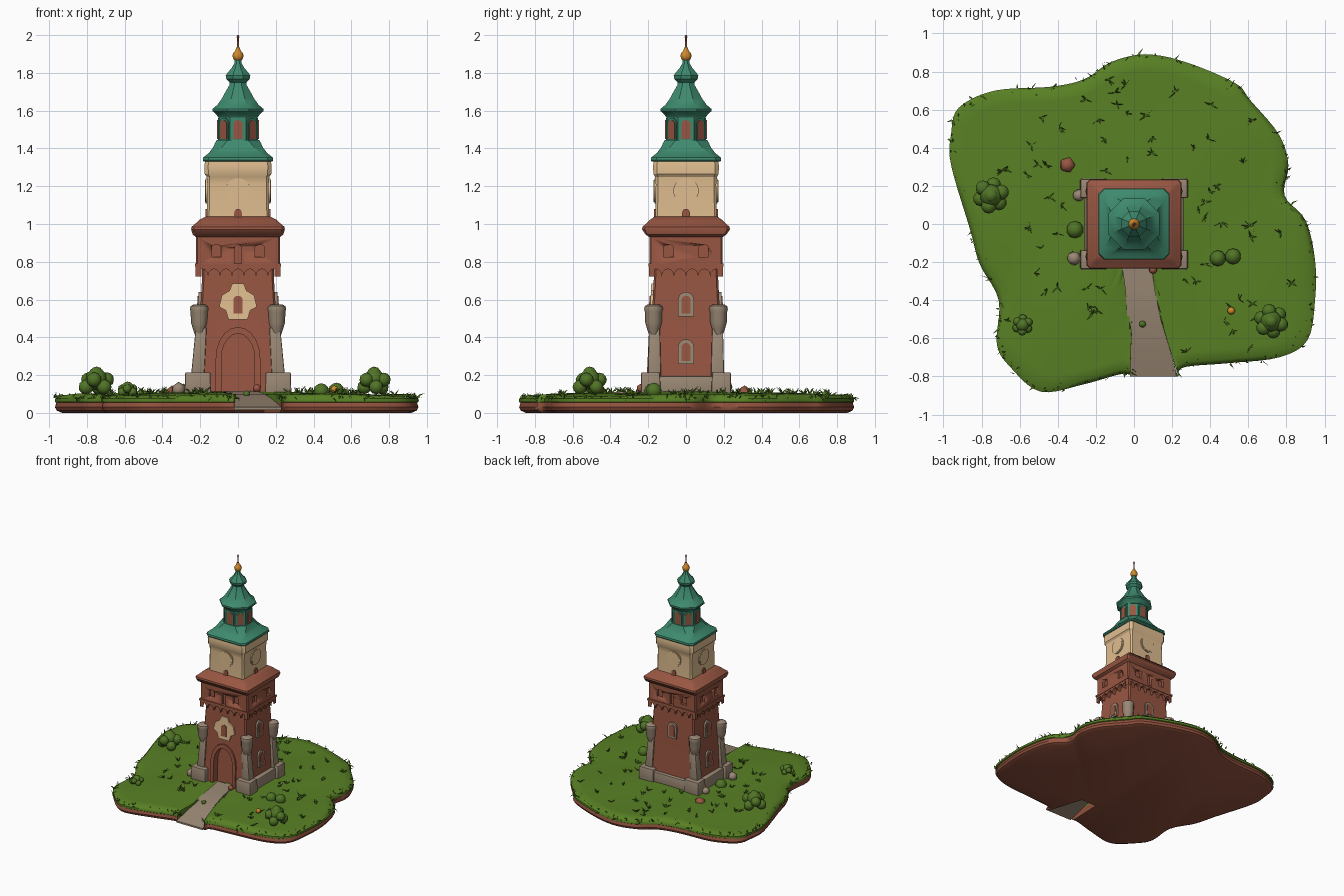
import bpy, bmesh, math, random
from mathutils import Vector, Matrix

if "Cube" in bpy.data.objects:
    bpy.data.objects.remove(bpy.data.objects["Cube"])
random.seed(4)

def mat(name, r, g, b):
    m = bpy.data.materials.new(name)
    m.diffuse_color = [(c / 255 / 12.92 if c < 11 else ((c / 255 + .055) / 1.055) ** 2.4) for c in (r, g, b)] + [1]
    m.use_nodes = True
    m.node_tree.nodes["Principled BSDF"].inputs["Base Color"].default_value = m.diffuse_color
    return m
BRICK, CREAM = mat("red_brick", 152, 86, 66), mat("cream_plaster", 224, 190, 144)
COPPER, GRASS = mat("green_copper", 62, 138, 110), mat("grass_green", 88, 128, 36)
STONE, GOLD = mat("grey_stone", 154, 136, 116), mat("gold", 208, 138, 44)
LEAF, SOIL = mat("bush_green", 80, 116, 38), mat("soil", 146, 82, 62)

def finish(name, bm, m, bevel=0, angle=35):
    bmesh.ops.recalc_face_normals(bm, faces=bm.faces)
    me = bpy.data.meshes.new(name)
    bm.to_mesh(me); bm.free()
    me.materials.append(m)
    ob = bpy.data.objects.new(name, me)
    bpy.context.collection.objects.link(ob)
    bpy.ops.object.select_all(action='DESELECT')
    ob.select_set(True); bpy.context.view_layer.objects.active = ob
    if bevel:
        b = ob.modifiers.new("bevel", 'BEVEL'); b.width = bevel; b.segments = 2
        bpy.ops.object.modifier_apply(modifier=b.name)
    bpy.ops.object.shade_smooth_by_angle(angle=math.radians(angle))
    return ob

def skin(bm, rings, cap0=True, cap1=True):
    vs = [[bm.verts.new(p) for p in r] for r in rings]
    n = len(vs[0])
    for a, b in zip(vs, vs[1:]):
        for i in range(n):
            bm.faces.new((a[i], a[(i + 1) % n], b[(i + 1) % n], b[i]))
    if cap0: bm.faces.new(vs[0][::-1])
    if cap1: bm.faces.new(vs[-1])

def chamfered(z, hx, hy, c):
    return [(hx - c, -hy, z), (hx, c - hy, z), (hx, hy - c, z), (hx - c, hy, z),
            (c - hx, hy, z), (-hx, hy - c, z), (-hx, c - hy, z), (c - hx, -hy, z)]

def tower(name, secs, m, angle=30):
    bm = bmesh.new()
    skin(bm, [chamfered(*s) for s in secs])
    return finish(name, bm, m, 0, angle)

def wall(z, deg):  # distance of the lower/upper brick wall at height z
    y = deg % 180 == 90
    if z < .74:
        f = (z - .1) / .62
        return (.2 - .03 * f) if y else (.225 - .035 * f)
    if z < 1: return .193 if y else .222
    return .16 if y else .163

def prism(bm, pts, deg, d0, d1, dist=wall):
    a = math.radians(deg)
    n, t = Vector((math.cos(a), math.sin(a), 0)), Vector((-math.sin(a), math.cos(a), 0))
    ring = lambda d: [n * (dist(z, deg) + d) + t * u + Vector((0, 0, z)) for u, z in pts]
    skin(bm, [ring(d0), ring(d1)])

def arch(u, z0, z1, w, pointed=1.0, n=10):
    h = w * pointed
    return [(u - w, z0), (u + w, z0)] + [(u + w * math.cos(math.pi * i / n),
            z1 - h + h * math.sin(math.pi * i / n)) for i in range(n + 1)]

def carve(target, shapes):
    bm = bmesh.new()
    for pts, deg, depth in shapes: prism(bm, pts, deg, -depth, .06)
    cut = finish("cutter", bm, BRICK)
    cut.hide_render = True
    bpy.context.view_layer.objects.active = target
    b = target.modifiers.new("carve", 'BOOLEAN'); b.operation = 'DIFFERENCE'; b.object = cut
    bpy.ops.object.modifier_apply(modifier=b.name)
    bpy.data.objects.remove(cut)

def plates(name, items, m):
    bm = bmesh.new()
    for it in items: prism(bm, *it)
    return finish(name, bm, m)

# Island outline: smooth curve from right of the path round to its left
ctrl = [(.23, -.79), (.27, -.75), (.5, -.73), (.76, -.7), (.91, -.61), (.95, -.4), (.95, -.19), (.9, .02), (.79, .15),
        (.81, .31), (.76, .47), (.61, .65), (.53, .74), (.27, .85), (.06, .89), (-.12, .85), (-.26, .76), (-.44, .72),
        (-.73, .7), (-.92, .61), (-.96, .47), (-.96, .31), (-.86, -.03), (-.81, -.21), (-.71, -.4), (-.72, -.63),
        (-.65, -.75), (-.49, -.88), (-.26, -.84), (-.08, -.79), (-.02, -.79)]
P = [Vector(p) for p in ctrl]
edge = []
for i in range(len(P) - 1):
    a, b, c, d = P[max(i - 1, 0)], P[i], P[i + 1], P[min(i + 2, len(P) - 1)]
    for k in range(5):
        t = k / 5
        edge.append(.5 * (2 * b + (c - a) * t + (2 * a - 5 * b + 4 * c - d) * t * t + (3 * b - a - 3 * c + d) * t ** 3))
edge.append(P[-1])
n_rim = len(edge)
edge += [Vector(p) for p in ((-.015, -.65), (-.01, -.5), (.04, -.5), (.09, -.5), (.14, -.5), (.185, -.65))]

def ground(x, y):
    r = math.hypot(x, y)
    z = .118 - .026 * min(r, 1) + .006 * math.sin(7 * x + 1) * math.cos(6 * y)
    if y < -.15 and abs(x - (.015 - .17 * (y + .23))) < .075: z -= .025
    return z

bm = bmesh.new()
skin(bm, [[(p.x * s, p.y * s, z) for p in edge] for s, z in ((.96, 0), (.99, .012), (1, .03), (.99, .06))])
finish("soil_base", bm, SOIL)

bm = bmesh.new()
rings = [[(p.x * s, p.y * s, z) for p in edge] for s, z in ((.985, .05), (1, .058), (1, .075))]
rings += [[(p.x * s, p.y * s, ground(p.x * s, p.y * s)) for p in edge] for s in (.97, .9, .8, .7, .6, .5, .4, .3, .2)]
skin(bm, rings)
finish("grass_top", bm, GRASS, 0, 50)

# Path sloping down to the front edge
bm = bmesh.new()
skin(bm, [[(l, y, z), (r, y, z), (r, y, z - .014), (l, y, z - .014)] for y, l, r, z in
          ((-.17, -.07, .085, .116), (-.35, -.045, .11, .112), (-.5, -.035, .14, .1), (-.65, -.025, .185, .07), (-.8, -.02, .23, .03))])
finish("path", bm, STONE)

# Grass blades: rim fringe and scattered tufts
def blade(bm, base, tip, w):
    side = (tip - base).cross(Vector((random.uniform(-1, 1), random.uniform(-1, 1), .3))).normalized() * w
    mid = base.lerp(tip, .4) + Vector((0, 0, .006))
    v = [bm.verts.new(p) for p in (base - side, base + side, mid + side * .7, tip, mid - side * .7)]
    bm.faces.new(v)
bm = bmesh.new()
for k in range(420):
    p = edge[random.randrange(n_rim)].lerp(edge[random.randrange(n_rim)], 0)
    s = random.uniform(.955, 1)
    b = Vector((p.x * s + random.uniform(-.015, .015), p.y * s + random.uniform(-.015, .015), .078))
    out = Vector((p.x, p.y, 0)).normalized()
    blade(bm, b, b + out * random.uniform(-.005, .022) + Vector((random.uniform(-.03, .03), random.uniform(-.02, .02), random.uniform(-.025, .035))), .006)
for k in range(75):
    p = edge[random.randrange(n_rim)] * random.uniform(.38, .93)
    if -.1 < p.x < .26 and p.y < 0: continue
    for j in range(5):
        b = Vector((p.x, p.y, ground(p.x, p.y) - .008))
        blade(bm, b, b + Vector((random.uniform(-.04, .04), random.uniform(-.035, .035), random.uniform(.02, .045))), .006)
finish("grass_blades", bm, GRASS)

# Bushes, pebbles and a flower
def blobs(name, items, m, sub=2):
    bm = bmesh.new()
    for x, y, z, r in items:
        bmesh.ops.create_icosphere(bm, subdivisions=sub, radius=r, matrix=Matrix.Translation((x, y, z)))
    return finish(name, bm, m, 0, 50)
def bush(name, x, y, top, r):
    g = .09
    items = [(x, y, (g + top) / 2 + r * .12, r * .62), (x, y, top - r * .42, r * .42)]
    for i in range(6):
        a = i * 1.05 + x
        items.append((x + r * .6 * math.cos(a), y + r * .6 * math.sin(a), g + (top - g) * (.3 + .25 * (i % 2)), r * .42))
    blobs(name, items, LEAF)
bush("bush_left", -.75, .15, .245, .095)
bush("bush_right", .72, -.51, .245, .09)
bush("bush_small", -.585, -.53, .16, .055)
blobs("round_shrubs", [(.44, -.18, .115, .042), (.52, -.17, .118, .042), (-.31, -.03, .11, .045)], LEAF)
blobs("brick_rubble", [(-.35, .31, .1, .045), (.1, -.24, .13, .024)], BRICK, 1)
blobs("flower", [(.51, -.455, .125, .02)], GOLD)
blobs("loose_stone", [(-.315, -.18, .125, .04), (-.29, .15, .12, .035)], STONE, 1)
blobs("path_weed", [(.045, -.525, .1, .02)], LEAF, 1)

# Stone plinth
def box(bm, x, y, z0, z1, hx, hy, taper=1.0, sx=0):
    skin(bm, [[(x + o + i * hx * f, y + j * hy * f, z) for i, j in ((-1, -1), (1, -1), (1, 1), (-1, 1))]
              for z, f, o in ((z0, 1, 0), (z1, taper, sx))])
bm = bmesh.new()
for i in (-1, 1):
    box(bm, i * .215, 0, .08, .195, .045, .2)
    for j in (-1, 1): box(bm, i * .213, j * .187, .08, .215, .07, .052, .96)
box(bm, 0, .18, .08, .195, .2, .045)
finish("plinth", bm, STONE, .008)

# Corner buttresses with barrel-shaped caps
bm = bmesh.new()
for i in (-1, 1):
    for j in (-1, 1): box(bm, i * .217, j * .167, .15, .45, .036, .036, .8, -i * .022)
finish("buttresses", bm, STONE, .006)
bm = bmesh.new()
for i in (-1, 1):
    for j in (-1, 1):
        skin(bm, [[(i * .205 + r * math.cos(k * math.pi / 6), j * .172 + r * math.sin(k * math.pi / 6), z) for k in range(12)]
                  for z, r in ((.41, .022), (.45, .036), (.48, .044), (.535, .046), (.55, .05), (.565, .046), (.575, .03))])
finish("buttress_caps", bm, STONE, 0, 40)

# Lower brick shaft with door niche
SIDES = (-90, 0, 90, 180)
lower = tower("lower_shaft", [(.09, .2256, .2005, .01), (.72, .19, .17, .01), (.8, .19, .17, .01)], BRICK)
carve(lower, [(arch(0, .1, .42, .088, 1.5), -90, .045)])
outer, inner = arch(0, .11, .455, .118, 1.4), arch(0, .11, .42, .088, 1.5)
plates("door_surround", [(outer[1:2] + outer[2:] + outer[:1] + inner[:1] + inner[2:][::-1] + inner[1:2], -90, -.01, .012)], BRICK)

# Shaft windows with stone or plaster surrounds
oct8 = [(.1 * x, .59 + .095 * z) for x, z in ((-.5, -1), (.5, -1), (.65, -.5), (1, -.3), (.85, .35), (.45, .6), (.3, 1),
                                           (-.3, 1), (-.45, .6), (-.85, .35), (-1, -.3), (-.65, -.5))]
plates("front_window_surround", [(oct8, -90, -.01, .012)], CREAM)
frames = [(z, a) for a in (0, 180) for z in (.32, .57)] + [(.57, 90)]
plates("window_frames", [(arch(0, z - .06, z + .07, .042), a, -.01, .014) for z, a in frames], STONE)
plates("window_panes", [(arch(0, z - .045, z + .05, .025), a, 0, .018) for z, a in frames + [(.57, -90)]], BRICK)

# Upper brick storey, carved windows, cornice
upper = tower("upper_storey", [(.775, .222, .193, .008), (.93, .222, .193, .008), (.945, .24, .215, .01), (.972, .248, .233, .015),
              (.985, .246, .23, .015), (1.005, .222, .208, .015), (1.022, .205, .19, .015), (1.04, .17, .165, .01)], BRICK)
cuts = []
for a in SIDES:
    s = .115 if a in (-90, 90) else .092
    cuts += [(arch(u, .825, .89, .026, .5), a, .022) for u in (-s, s)]
    if a in (-90, 90): cuts.append((arch(0, .78, .89, .018), a, .022))
carve(upper, cuts)
items = []
for a in SIDES:
    h = .222 if a in (-90, 90) else .193
    n = 7 if h > .2 else 6
    scal = [(-h + 2 * h * (k + f) / n, .722 + .04 * math.sqrt(max(0, 1 - (2 * f - 1) ** 2)))
            for k in range(n) for f in (0, .08, .25, .5, .75, .92)] + [(h, .722)]
    items.append((scal + [(h, .785), (-h, .785)], a, -.03, .002, lambda z, d: .193 if d % 180 else .222))
plates("corbel_arches", items, BRICK)
plates("string_course", [([(-h, .775), (h, .775), (h, .79), (-h, .79)], a, -.02, .006) for a, h in
                         ((-90, .228), (90, .228), (0, .199), (180, .199))], BRICK)

# Cream clock storey
tower("clock_storey", [(1.02, .165, .163, .012), (1.21, .162, .16, .012), (1.25, .166, .164, .015), (1.265, .177, .173, .02),
                       (1.31, .178, .174, .02), (1.338, .172, .17, .02)], CREAM)
circ = lambda r: [(r * math.cos(k * math.pi / 14), 1.175 + r * math.sin(k * math.pi / 14)) for k in range(28)]
plates("clock_faces", [(circ(.067), a, -.01, .008) for a in SIDES], CREAM)
plates("clock_rims", [(circ(.058), a, 0, .011) for a in SIDES], CREAM)
plates("small_doors", [(arch(0, 1.025, 1.08, .02), a, -.01, .01) for a in SIDES], BRICK)

# Copper roof, octagonal lantern and spire
tower("lower_roof", [(1.33, .18, .18, .025), (1.338, .187, .187, .03), (1.352, .184, .184, .03), (1.375, .155, .155, .035),
                     (1.405, .132, .132, .045), (1.43, .121, .121, .055), (1.445, .112, .112, .06)], COPPER)
K = .586
octa = lambda secs: [(z, h, h, h * K) for z, h in secs]
tower("lantern", octa([(1.43, .1), (1.58, .1)]), COPPER)
drum = lambda z, d: .1
eight = range(0, 360, 45)
plates("lantern_frames", [(arch(0, 1.44, 1.562, .034), a, -.01, .007, drum) for a in eight], COPPER)
plates("lantern_windows", [(arch(0, 1.45, 1.55, .024), a, 0, .01, drum) for a in eight], BRICK)
tower("spire", octa([(1.565, .105), (1.58, .115), (1.597, .134), (1.61, .134), (1.63, .11), (1.665, .085), (1.7, .066), (1.735, .046),
                     (1.75, .044), (1.768, .062), (1.785, .065), (1.8, .056), (1.825, .034), (1.85, .02), (1.875, .016)]), COPPER)

# Gold finial and rod
def lathe(name, prof, m):
    bm = bmesh.new()
    skin(bm, [[(r * math.cos(k * math.pi / 6), r * math.sin(k * math.pi / 6), z) for k in range(12)] for z, r in prof])
    finish(name, bm, m, 0, 50)
lathe("finial_ball", [(1.862, .012), (1.872, .024), (1.89, .03), (1.905, .025), (1.918, .014), (1.935, .009)], GOLD)
lathe("finial_rod", [(1.93, .006), (1.985, .005), (1.99, .008), (2.0, .004)], BRICK)
